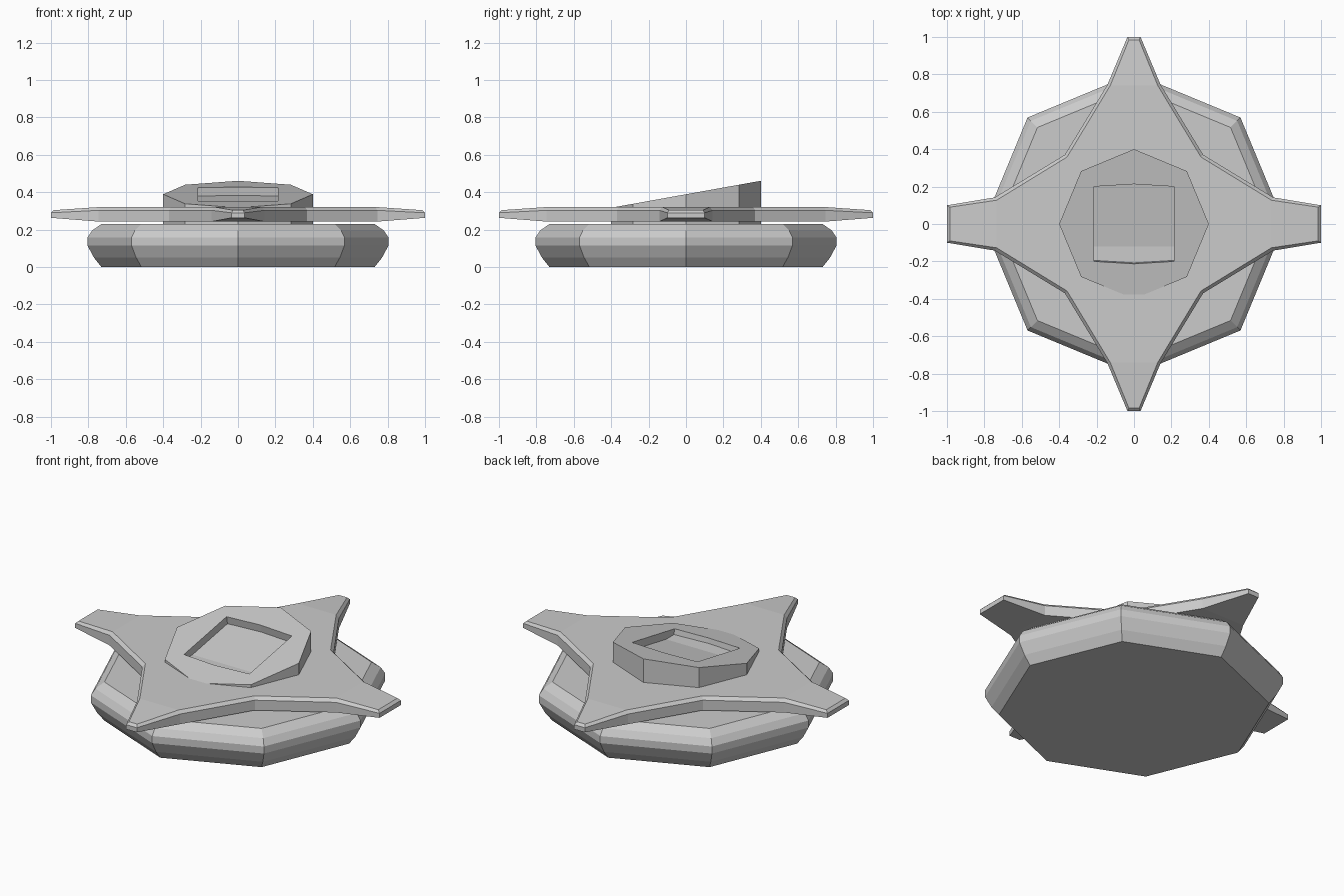
import bpy, bmesh, math

if "Cube" in bpy.data.objects:
    bpy.data.objects.remove(bpy.data.objects["Cube"])


def make_object(name, bm):
    bmesh.ops.recalc_face_normals(bm, faces=bm.faces)
    mesh = bpy.data.meshes.new(name)
    bm.to_mesh(mesh)
    bm.free()
    obj = bpy.data.objects.new(name, mesh)
    bpy.context.collection.objects.link(obj)
    return obj


def loft(bm, rings):
    """Join consecutive rings of equal point count with quads."""
    loops = [[bm.verts.new(p) for p in ring] for ring in rings]
    for a, b in zip(loops, loops[1:]):
        for i in range(len(a)):
            j = (i + 1) % len(a)
            bm.faces.new((a[i], a[j], b[j], b[i]))
    return loops


def octagon(r, height):
    pts = [(r * math.cos(i * math.pi / 4), r * math.sin(i * math.pi / 4)) for i in range(8)]
    return [(x, y, height(y) if callable(height) else height) for x, y in pts]


# Rounded octagonal base
bm = bmesh.new()
profile = [(.73, 0), (.77, .05), (.805, .115), (.805, .157), (.78, .195), (.73, .23)]
loops = loft(bm, [octagon(r, z) for r, z in profile])
bm.faces.new(loops[0])
bm.faces.new(loops[-1])
make_object("base", bm)


# Four-pointed plate with bevelled upper rim and thinning tips
def star(quarter, z_mid, z_tip):
    ring = [(x, y, z_tip if i in (0, 4) else z_mid) for i, (x, y) in enumerate(quarter)]
    half = ring + [(-x, y, z) for x, y, z in reversed(ring)]
    return half + [(-x, -y, z) for x, y, z in half]


outer = [(1, .1), (.745, .142), (.37, .37), (.142, .745), (.035, 1)]
inner = [(.985, .09), (.735, .127), (.358, .358), (.127, .74), (.027, .985)]
bm = bmesh.new()
loops = loft(bm, [star(outer, .243, .263), star(outer, .303, .29), star(inner, .321, .304)])
for loop in (loops[0], loops[-1]):
    bm.faces.new([v for i, v in enumerate(loop) if i % 5 not in (0, 4)])
    for i in (4, 9, 14, 19):
        bm.faces.new([loop[(i + k) % 20] for k in (-1, 0, 1, 2)])
make_object("star_plate", bm)


# Slanted octagonal hub with a recessed panel
def slope(y):
    return .389 + .18 * y


w, d, bow = .215, .2, .213
rim = [(w, 0), (w, d), (0, bow), (-w, d), (-w, 0), (-w, -d), (0, -bow), (w, -d)]
depth = .045
bm = bmesh.new()
loops = loft(bm, [
    octagon(.4, .228),
    octagon(.4, slope),
    [(x, y, slope(y)) for x, y in rim],
    [(x, y + .18 * depth, slope(y) - depth) for x, y in rim],
])
bm.faces.new(loops[0])
bm.faces.new(loops[-1])
make_object("hub", bm)
